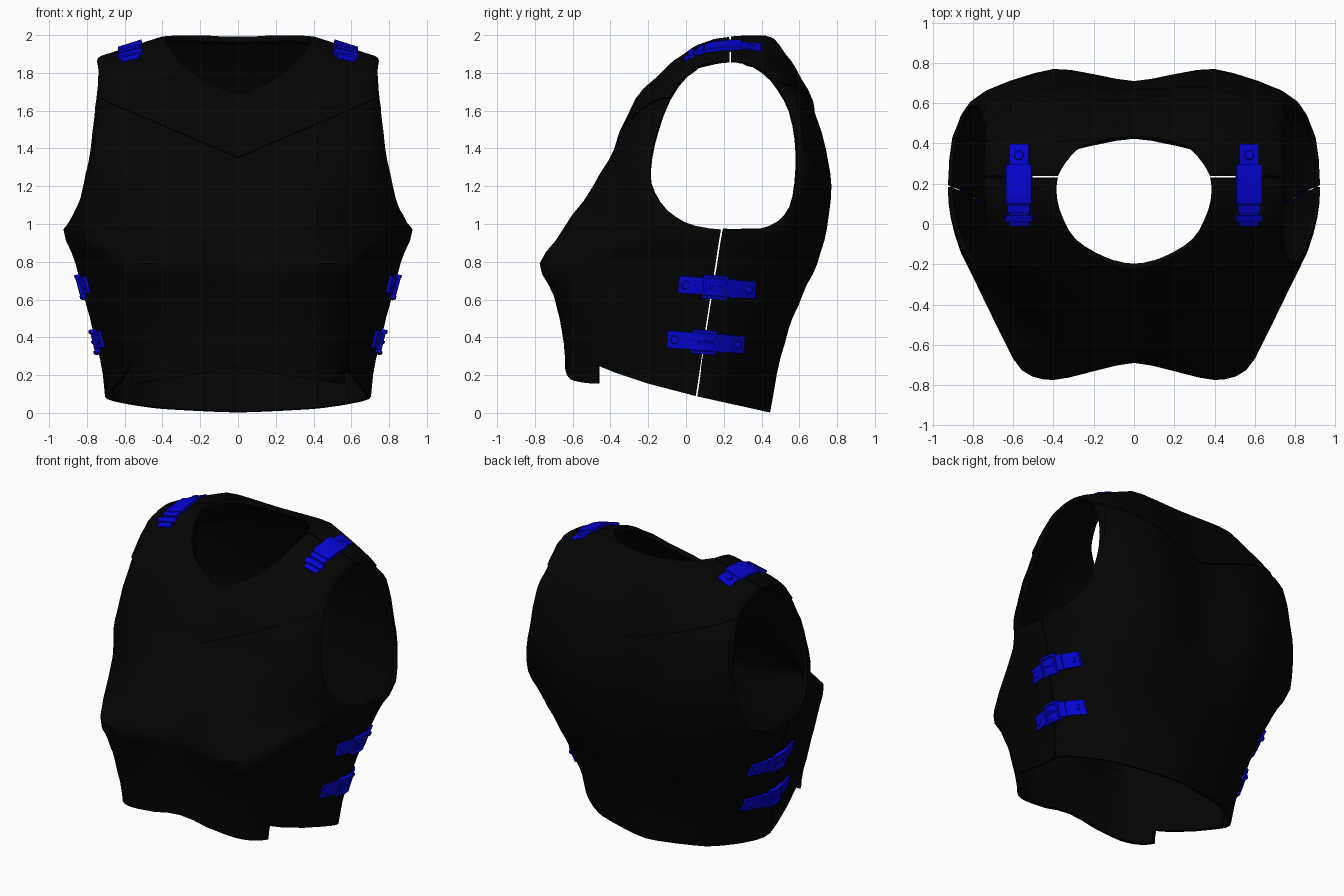
import bpy, bmesh, math
from mathutils import Vector
from mathutils.bvhtree import BVHTree

if "Cube" in bpy.data.objects:
    bpy.data.objects.remove(bpy.data.objects["Cube"])


def material(name, rgb):
    m = bpy.data.materials.new(name)
    m.diffuse_color = (*rgb, 1)
    m.use_nodes = True
    m.node_tree.nodes["Principled BSDF"].inputs["Base Color"].default_value = m.diffuse_color
    return m


BLACK = material("black_leather", (0.0012, 0.0012, 0.0012))
BLUE = material("blue_strap", (0.0014, 0.0014, 0.68))


def make_object(name, bm, mats=()):
    bmesh.ops.recalc_face_normals(bm, faces=bm.faces)
    me = bpy.data.meshes.new(name)
    bm.to_mesh(me)
    bm.free()
    ob = bpy.data.objects.new(name, me)
    bpy.context.collection.objects.link(ob)
    for m in mats:
        me.materials.append(m)
    return ob


# Torso sections: z, half width, side y, then front centre / chest / corner x / corner y,
# then back corner x / corner y / blade / centre
SECTIONS = [
    (-.10, .690, .05, -.64, -.60, .56, -.47, .59, .20, .33, .43),
    (.20, .715, .08, -.64, -.61, .56, -.48, .61, .27, .41, .48),
    (.45, .772, .10, -.645, -.655, .61, -.50, .65, .37, .50, .545),
    (.62, .815, .12, -.67, -.70, .61, -.58, .69, .44, .60, .615),
    (.79, .860, .12, -.69, -.775, .60, -.67, .76, .49, .69, .67),
    (.97, .922, .11, -.61, -.64, .82, -.22, .87, .51, .745, .69),
    (1.20, .842, .17, -.47, -.485, .79, -.25, .81, .61, .77, .71),
    (1.40, .792, .18, -.365, -.375, .75, -.24, .77, .62, .74, .69),
    (1.66, .765, .22, -.23, -.26, .73, -.15, .74, .59, .66, .62),
    (1.82, .750, .23, -.10, -.10, .72, -.07, .72, .495, .575, .55),
    (1.93, .740, .24, .04, .04, .71, .02, .71, .415, .495, .48),
    (1.975, .735, .25, .15, .15, .70, .11, .70, .35, .455, .45),
    (1.99, .720, .27, .26, .26, .68, .21, .68, .30, .41, .41),
]
STEPS = 4


def hermite(a, b, ta, tb, t):
    h = t * t * (3 - 2 * t)
    return a * (1 - h) + b * h + ta * (t * (1 - t) ** 2) - tb * (t * t * (1 - t))


def half_ring(row):
    z, w, m, f0, f1, x2, f2, x4, b2, b1, b0 = row
    p = [Vector(v) for v in [(-.4, f1), (0, f0), (.4, f1), (x2, f2), (w, m),
                             (x4, b2), (.4, b1), (0, b0), (-.4, b1)]]
    out = []
    for i in range(1, 7):
        ta, tb = (p[i + 1] - p[i - 1]) * .32, (p[i + 2] - p[i]) * .32
        out += [hermite(p[i], p[i + 1], ta, tb, k / STEPS) for k in range(STEPS)]
    return out + [p[7]]


def smooth_rows(n=3):
    S = [Vector(r) for r in SECTIONS]
    last = len(S) - 1
    slope = []
    for i in range(last + 1):
        a, b = S[max(0, i - 1)], S[min(last, i + 1)]
        slope.append((b - a) / (b[0] - a[0]) * .65)
    rows = []
    for i in range(last):
        dz = S[i + 1][0] - S[i][0]
        for k in range(n):
            r = hermite(S[i], S[i + 1], slope[i] * dz, slope[i + 1] * dz, k / n)
            r[0] = S[i][0] + dz * k / n
            rows.append(r)
    return rows + [S[last]]


def torso_skin():
    """Closed torso solid."""
    bm = bmesh.new()
    rings = []
    for row in smooth_rows():
        half = half_ring(row)
        pts = half + [Vector((-v.x, v.y)) for v in half[-2:0:-1]]
        ring = []
        for v in pts:
            # shoulders slope down away from the neck
            drop = .11 * min(1, max(0, (abs(v.x) - .38) / .34)) * max(0, (row[0] - 1.5) / .5)
            ring.append(bm.verts.new((v.x, v.y, row[0] - drop)))
        rings.append(ring)
    n = len(rings[0])
    for r, s in zip(rings, rings[1:]):
        for i in range(n):
            j = (i + 1) % n
            bm.faces.new((r[i], r[j], s[j], s[i]))
    bm.faces.new(rings[0])
    # shoulder ridge cap
    top, K = rings[-1], n // 2
    for side in (1, -1):
        for k in range(K // 2):
            ids = [k, k + 1, K - k - 1, K - k]
            bm.faces.new(list(dict.fromkeys(top[(side * i) % n] for i in ids)))
    bmesh.ops.recalc_face_normals(bm, faces=bm.faces)
    return bm


def rounded(pts, n=3):
    p = [Vector(v) for v in pts]
    m = len(p)
    return [hermite(p[i], p[(i + 1) % m], (p[(i + 1) % m] - p[i - 1]) * .5,
                    (p[(i + 2) % m] - p[i]) * .5, k / n) for i in range(m) for k in range(n)]


def prism(name, pts, axis, a, b):
    """Cutter: outline pts extruded along one axis; its faces use slot 1."""
    place = {'x': lambda p, t: (t, p[0], p[1]), 'y': lambda p, t: (p[0], t, p[1]),
             'z': lambda p, t: (p[0], p[1], t)}[axis]
    bm = bmesh.new()
    lo = [bm.verts.new(place(p, a)) for p in pts]
    hi = [bm.verts.new(place(p, b)) for p in pts]
    bm.faces.new(lo)
    bm.faces.new(hi)
    for i in range(len(pts)):
        j = (i + 1) % len(pts)
        bm.faces.new((lo[i], lo[j], hi[j], hi[i]))
    for f in bm.faces:
        f.material_index = 1
    ob = make_object(name, bm, (BLACK, BLUE))
    ob.hide_render = True
    return ob


def evaluated_mesh(ob):
    dg = bpy.context.evaluated_depsgraph_get()
    me = bpy.data.meshes.new_from_object(ob.evaluated_get(dg))
    ob.modifiers.clear()
    ob.data = me
    return me


def carve(name, thickness, offset, cuts):
    """Cut the torso solid, drop the cut walls, then thicken the remaining skin."""
    ob = make_object(name, torso_skin(), (BLACK, BLUE))
    for operation, cutter in cuts:
        m = ob.modifiers.new("cut", 'BOOLEAN')
        m.operation, m.object, m.solver = operation, cutter, 'EXACT'
    me = evaluated_mesh(ob)
    bm = bmesh.new()
    bm.from_mesh(me)
    bmesh.ops.delete(bm, geom=[f for f in bm.faces if f.material_index == 1], context='FACES')
    bmesh.ops.remove_doubles(bm, verts=bm.verts, dist=.0005)
    bm.to_mesh(me)
    bm.free()
    me.materials.clear()
    me.materials.append(BLACK)
    s = ob.modifiers.new("thickness", 'SOLIDIFY')
    s.thickness, s.offset = thickness, offset
    evaluated_mesh(ob)
    bpy.ops.object.select_all(action='DESELECT')
    ob.select_set(True)
    bpy.context.view_layer.objects.active = ob
    bpy.ops.object.shade_smooth_by_angle(angle=math.radians(40))


def mirrored(half):
    return half + [(-x, y) for x, y in half[::-1] if x > 1e-6]


# Cutters: front and back regions, arm holes, neck, front hem, yoke areas
front = prism("front_region", [(-1.2, .05), (-.465, .05), (-.465, .25), (-.38, .215), (-.2, .155),
                               (.048, .09), (.184, .97), (.229, 1.5), (.229, 2.2), (-1.2, 2.2)],
              'x', -1.3, 1.3)
back = prism("back_region", [(.06, .087), (.9, -.098), (.9, 2.2), (.239, 2.2), (.239, 1.5),
                             (.194, .97)], 'x', -1.31, 1.31)
arms = prism("arm_holes", rounded([(.2, .97), (.05, .99), (-.06, 1.04), (-.14, 1.12), (-.19, 1.22),
                                   (-.185, 1.35), (-.15, 1.5), (-.09, 1.66), (0, 1.79), (.1, 1.845),
                                   (.2, 1.86), (.3, 1.855), (.41, 1.81), (.49, 1.72), (.55, 1.6),
                                   (.58, 1.45), (.585, 1.3), (.57, 1.15), (.53, 1.05), (.45, .99),
                                   (.33, .97)], 2), 'x', -1.4, 1.4)
neck = prism("neck_hole", rounded(mirrored([(0, -.215), (.14, -.18), (.29, -.09), (.37, .06),
                                            (.385, .2), (.345, .3), (.25, .39), (.1, .425),
                                            (0, .43)])), 'z', 1.2, 2.4)
hem = prism("front_hem", mirrored([(0, .24), (.1, .23), (.2, .205), (.55, .155), (.63, .155),
                                   (.63, -.2)]), 'y', -1.2, -.4)
front_v = prism("front_yoke_region", mirrored([(0, 1.35), (.9, 1.735), (.9, 2.3)]), 'y', -1.1, 1.1)
back_v = prism("back_yoke_region", mirrored([(0, 1.5), (.9, 1.81), (.9, 2.3)]), 'y', -1.1, 1.1)

holes = [('DIFFERENCE', arms), ('DIFFERENCE', neck)]
carve("front_panel", .022, -1, [('INTERSECT', front), ('DIFFERENCE', hem)] + holes)
carve("back_panel", .022, -1, [('INTERSECT', back)] + holes)
carve("front_yoke", .014, .3, [('INTERSECT', front), ('INTERSECT', front_v)] + holes)
carve("back_yoke", .014, .3, [('INTERSECT', back), ('INTERSECT', back_v)] + holes)
for c in (front, back, arms, neck, hem, front_v, back_v):
    bpy.data.objects.remove(c)

skin = torso_skin()
TREE = BVHTree.FromBMesh(skin)
skin.free()


def side_spot(s, cy, cz):
    """Surface point and normal for strap coordinates on a flank."""
    def spot(u, v):
        start = Vector((s * 2, cy + u + .075 * v, cz + v - .075 * u))
        return TREE.ray_cast(start, Vector((-s, 0, 0)))[0], Vector((s * .98, 0, -.2))
    return spot


def shoulder_spot(s):
    def spot(u, v):
        y = .195 + u
        hit = TREE.ray_cast(Vector((s * (.567 + v), y, 3)), Vector((0, 0, -1)))
        return hit[0], Vector((s * .25, (y - .27) * 1.5, 1)).normalized()
    return spot


def plate(bm, spot, u0, u1, v0, v1, lo, hi, n=4):
    """Curved slab hugging the torso between two heights."""
    rows = []
    for i in range(n + 1):
        u = u0 + (u1 - u0) * i / n
        row = []
        for v, h in ((v0, lo), (v1, lo), (v1, hi), (v0, hi)):
            p, nr = spot(u, v)
            row.append(bm.verts.new(p + nr * h))
        rows.append(row)
    for a, b in zip(rows, rows[1:]):
        for k in range(4):
            bm.faces.new((a[k], a[(k + 1) % 4], b[(k + 1) % 4], b[k]))
    bm.faces.new(rows[0])
    bm.faces.new(rows[-1])


def rivet(bm, spot, u, v, r, h):
    p, nr = spot(u, v)
    mat = nr.to_track_quat('Z', 'Y').to_matrix().to_4x4()
    mat.translation = p + nr * h
    bmesh.ops.create_cone(bm, cap_ends=True, segments=12, radius1=r, radius2=r * .8, depth=.01, matrix=mat)


def frame(bm, spot, u0, u1, v, lo, hi, t=.014):
    plate(bm, spot, u0, u1, v - t, v, lo, hi)
    plate(bm, spot, u0, u1, -v, t - v, lo, hi)
    plate(bm, spot, u0, u0 + t, -v, v, lo, hi, 1)
    plate(bm, spot, u1 - t, u1, -v, v, lo, hi, 1)


for s, label in ((1, "right"), (-1, "left")):
    # Side straps with buckles
    for level, cy, cz in (("upper", .165, .667), ("lower", .105, .377)):
        spot, bm = side_spot(s, cy, cz), bmesh.new()
        plate(bm, spot, -.205, -.05, -.045, .045, -.005, .012)
        plate(bm, spot, -.08, .205, -.045, .045, -.005, .016)
        frame(bm, spot, -.075, .055, .062, 0, .024)
        plate(bm, spot, -.04, .05, -.006, .006, .014, .023)
        plate(bm, spot, .075, .1, -.05, .05, 0, .021, 1)
        rivet(bm, spot, -.165, 0, .025, .013)
        rivet(bm, spot, .17, 0, .02, .017)
        make_object(f"{level}_side_strap_{label}", bm, (BLUE,))
    # Shoulder straps
    spot, bm = shoulder_spot(s), bmesh.new()
    plate(bm, spot, -.2, .2, -.048, .048, -.005, .018, 8)
    plate(bm, spot, -.09, .1, -.062, .062, 0, .028, 6)
    plate(bm, spot, -.175, -.145, -.065, .065, 0, .028, 1)
    plate(bm, spot, -.13, -.095, -.055, .055, 0, .028, 1)
    rivet(bm, spot, .145, 0, .027, .018)
    make_object(f"shoulder_strap_{label}", bm, (BLUE,))
